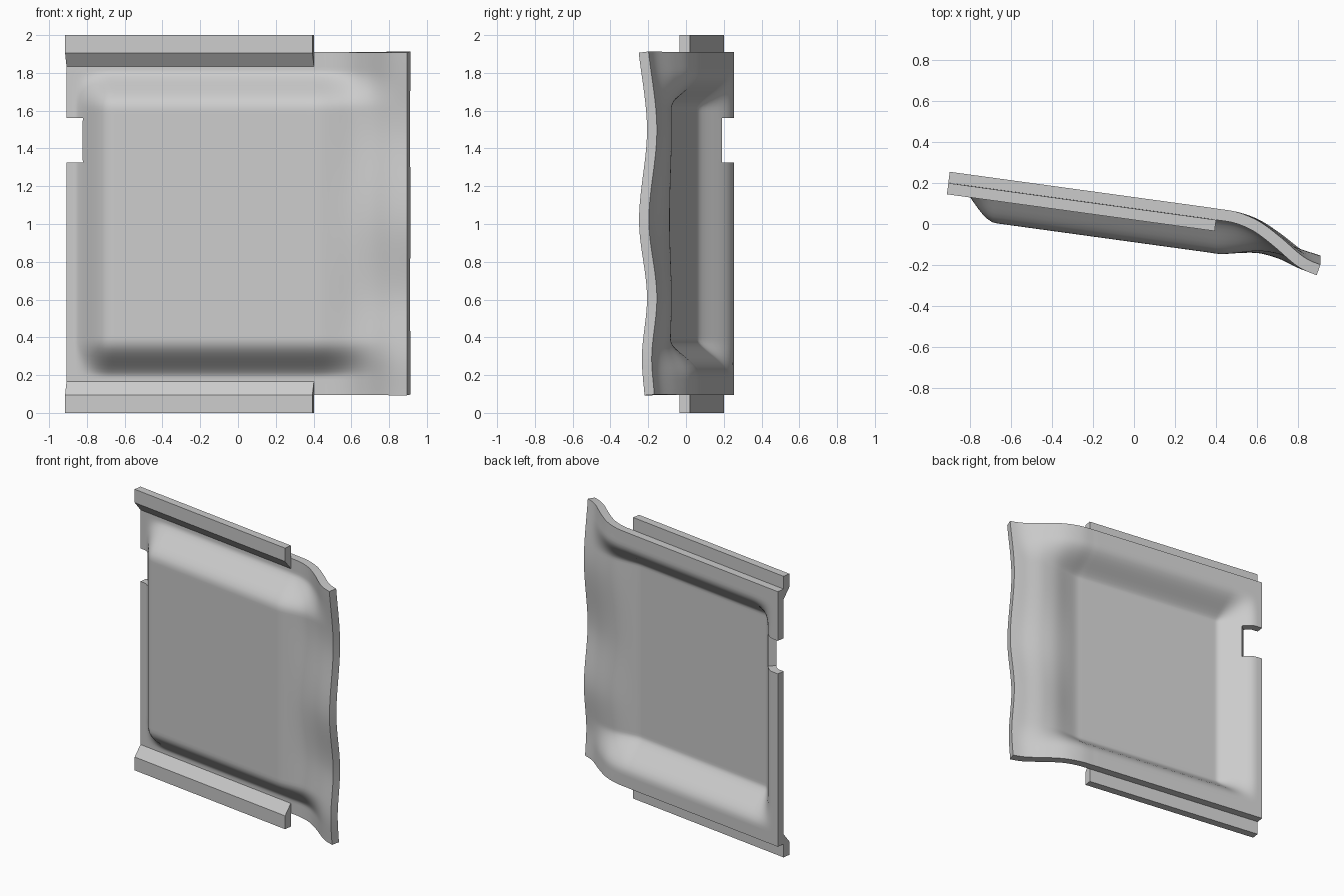
import bpy, bmesh, math
from mathutils import Vector

cube = bpy.data.objects.get("Cube")
if cube:
    bpy.data.objects.remove(cube)

mat = bpy.data.materials.new("light_grey")
mat.use_nodes = True
GREY = (0.6, 0.6, 0.6, 1)
mat.diffuse_color = GREY
mat.node_tree.nodes["Principled BSDF"].inputs["Base Color"].default_value = GREY

THICK = 0.055
SLOPE = 0.1374
LEFT, BEND, RIGHT = -0.905, 0.4, 0.903
BOTTOM, TOP = 0.095, 1.91


def step(a, b, v):
    t = min(max((v - a) / (b - a), 0), 1)
    return t * t * (3 - 2 * t)


def curve(points, v):
    """Smooth cubic interpolation through (position, value) points."""
    n = len(points)

    def tangent(i):
        a, b = points[max(i - 1, 0)], points[min(i + 1, n - 1)]
        return (b[1] - a[1]) / (b[0] - a[0])

    i = 0
    while i < n - 2 and v > points[i + 1][0]:
        i += 1
    (x0, y0), (x1, y1) = points[i], points[i + 1]
    h = x1 - x0
    t = (v - x0) / h
    s = t * t * (3 - 2 * t)
    return (y0 * (1 - s) + y1 * s + h * tangent(i) * t * (1 - t) ** 2
            - h * tangent(i + 1) * t * t * (1 - t))


def finish(name, bm):
    mesh = bpy.data.meshes.new(name)
    bm.to_mesh(mesh)
    bm.free()
    mesh.materials.append(mat)
    obj = bpy.data.objects.new(name, mesh)
    bpy.context.collection.objects.link(obj)
    return obj


# Sheet cross-section past the bend, and the ripple of its free edge
LIP = [(0.3, 0.062), (0.4, 0.048), (0.5, 0.031), (0.6, -0.012),
       (0.7, -0.087), (0.8, -0.174), (0.85, -0.205), (0.91, -0.228)]
RIPPLE = [(0.09, 0.032), (0.3, 0.018), (0.62, 0.045), (1.02, 0.003),
          (1.5, 0.045), (1.92, 0.0)]


def sheet_y(x, z):
    y = 0.228 - SLOPE * (x - LEFT) if x < BEND else curve(LIP, x)
    y += curve(RIPPLE, z) * step(0.45, 0.9, x)
    # pressed pan
    across = step(-0.86, -0.67, x) * (1 - step(0.4, 0.88, x))
    upright = step(0.19, 0.39, z) * (1 - step(1.61, 1.81, z))
    return y - 0.165 * across * upright


def spaced(stops, size):
    values = [stops[0]]
    for a, b in zip(stops, stops[1:]):
        n = math.ceil((b - a) / size)
        values += [a + (b - a) * k / n for k in range(1, n + 1)]
    return values


# Pressed sheet with a notch in one side
NOTCH_X, NOTCH_LOW, NOTCH_HIGH = -0.8, 1.325, 1.56
xs = spaced([LEFT, NOTCH_X, BEND, RIGHT], 0.02)
zs = spaced([BOTTOM, NOTCH_LOW, NOTCH_HIGH, TOP], 0.02)
bm = bmesh.new()
grid = [[bm.verts.new((x, sheet_y(x, z), z)) for z in zs] for x in xs]
for i in range(len(xs) - 1):
    for j in range(len(zs) - 1):
        xm, zm = (xs[i] + xs[i + 1]) / 2, (zs[j] + zs[j + 1]) / 2
        if xm < NOTCH_X and NOTCH_LOW < zm < NOTCH_HIGH:
            continue
        bm.faces.new((grid[i][j], grid[i + 1][j], grid[i + 1][j + 1], grid[i][j + 1]))
loose = [v for v in bm.verts if not v.link_faces]
bmesh.ops.delete(bm, geom=loose, context='VERTS')
sheet = finish("pressed_sheet", bm)
solid = sheet.modifiers.new("thickness", 'SOLIDIFY')
solid.thickness = THICK
solid.offset = 0
solid.use_even_offset = True
bpy.context.view_layer.objects.active = sheet
sheet.select_set(True)
bpy.ops.object.modifier_apply(modifier=solid.name)
bpy.ops.object.shade_smooth_by_angle(angle=math.radians(40))
sheet.select_set(False)

# Chamfered rails along the lower and upper edges
along = Vector((1, -SLOPE, 0)).normalized()
front = Vector((-SLOPE, -1, 0)).normalized()
start = Vector((LEFT - 0.003, 0.2, 0))
PROFILE = [(0, 0), (THICK, 0), (THICK, 0.095), (0, 0.165)]


def rail(name, flip):
    bm = bmesh.new()
    ring = []
    for depth, z in PROFILE:
        p = start + front * depth
        p.z = 2 - z if flip else z
        ring.append(bm.verts.new(p))
    face = bm.faces.new(ring)
    out = bmesh.ops.extrude_face_region(bm, geom=[face])
    moved = [g for g in out["geom"] if isinstance(g, bmesh.types.BMVert)]
    bmesh.ops.translate(bm, verts=moved, vec=along * 1.322)
    bmesh.ops.recalc_face_normals(bm, faces=bm.faces)
    finish(name, bm)


rail("lower_rail", False)
rail("upper_rail", True)
